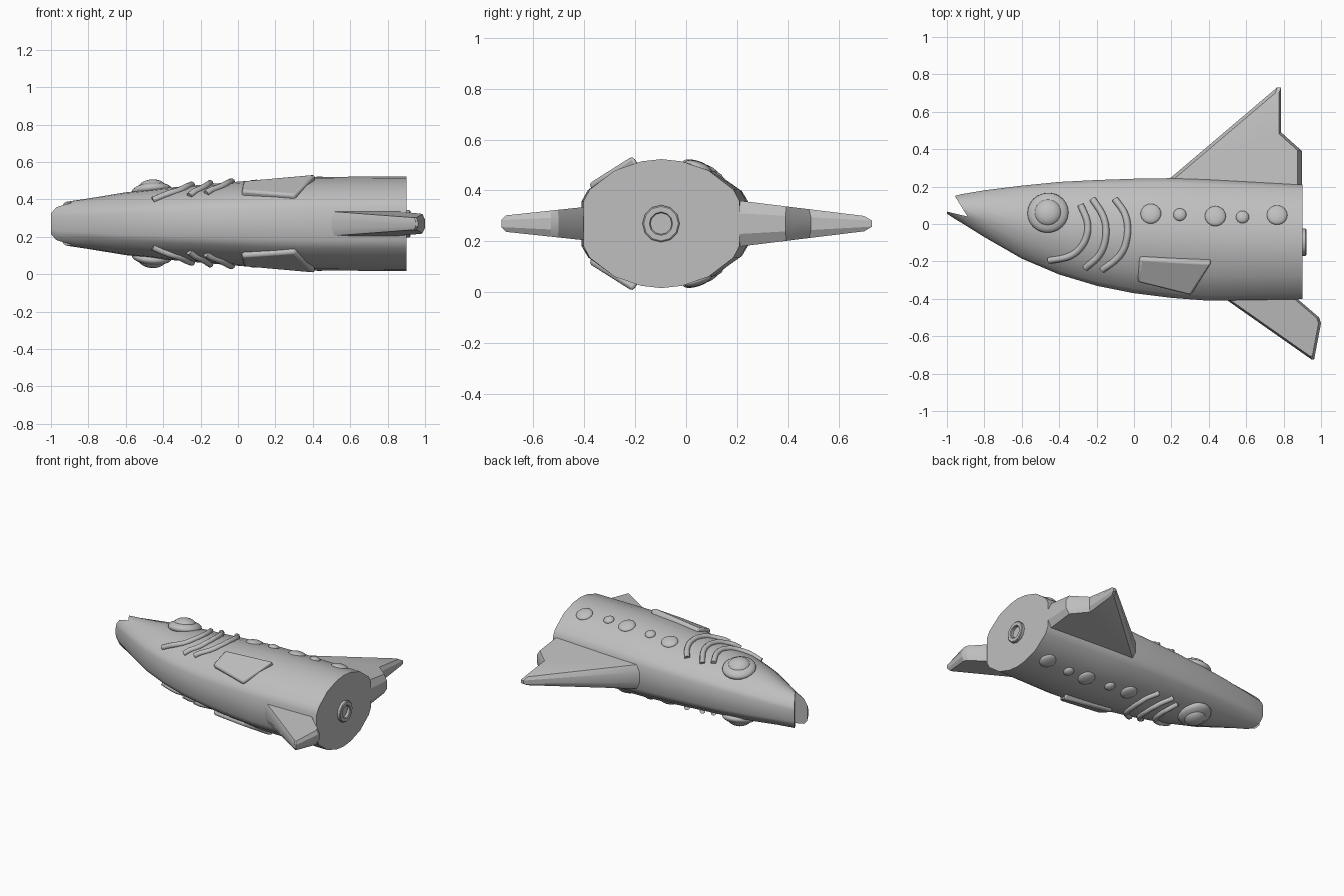
import bpy, bmesh
from math import cos, sin, pi, atan2
from mathutils import Matrix, Vector

if "Cube" in bpy.data.objects:
    bpy.data.objects.remove(bpy.data.objects["Cube"], do_unlink=True)

MID = 0.27  # height of the symmetry plane; parts are built around it
grey = bpy.data.materials.new("plain_grey")
grey.use_nodes = True
COLOUR = (0.52, 0.52, 0.52, 1)
grey.diffuse_color = COLOUR
grey.node_tree.nodes["Principled BSDF"].inputs["Base Color"].default_value = COLOUR

# Body stations: x, low y, high y, half height
STATIONS = [(-1.0, 0.055, 0.14, 0.08), (-0.97, 0.035, 0.147, 0.105),
            (-0.92, 0.005, 0.16, 0.117), (-0.8, -0.07, 0.18, 0.135),
            (-0.6, -0.185, 0.205, 0.168), (-0.4, -0.27, 0.225, 0.19),
            (-0.2, -0.33, 0.235, 0.208), (0, -0.37, 0.242, 0.225),
            (0.2, -0.395, 0.245, 0.24), (0.4, -0.41, 0.237, 0.25),
            (0.9, -0.402, 0.21, 0.253)]
# Quarter of the unit cross-section, from the crown to the flattened edge
QUARTER = [(0, 1), (0.26, 0.965), (0.6, 0.825), (0.92, 0.53), (1, 0.35)]


def activate(obj):
    bpy.ops.object.select_all(action='DESELECT')
    obj.select_set(True)
    bpy.context.view_layer.objects.active = obj


def finish(name, bm, mirror=False, angle=35, bevel=0):
    bmesh.ops.recalc_face_normals(bm, faces=bm.faces)
    mesh = bpy.data.meshes.new(name)
    bm.to_mesh(mesh)
    bm.free()
    mesh.materials.append(grey)
    obj = bpy.data.objects.new(name, mesh)
    obj.location.z = MID
    bpy.context.collection.objects.link(obj)
    if bevel:
        mod = obj.modifiers.new("soft_edges", 'BEVEL')
        mod.width, mod.segments = bevel, 2
    if mirror:
        mod = obj.modifiers.new("both_sides", 'MIRROR')
        mod.use_axis = (False, False, True)
        mod.use_mirror_merge = False
    activate(obj)
    bpy.ops.object.shade_smooth_by_angle(angle=angle * pi / 180)
    return obj


def loft(bm, rings, capped=True):
    """Join rings of points with quads and cap the ends."""
    loops = [[bm.verts.new(p) for p in ring] for ring in rings]
    for a, b in zip(loops, loops[1:]):
        for i in range(len(a)):
            j = (i + 1) % len(a)
            bm.faces.new((a[i], a[j], b[j], b[i]))
    if capped:
        bm.faces.new(loops[0])
        bm.faces.new(loops[-1])


def mix(a, b, t):
    return [p + (q - p) * t for p, q in zip(a, b)]


def surface(x, y):
    """Height of the body surface above the symmetry plane."""
    for a, b in zip(STATIONS, STATIONS[1:]):
        if x <= b[0]:
            _, low, high, half = mix(a, b, (x - a[0]) / (b[0] - a[0]))
            break
    u = min(abs(y - (low + high) / 2) / ((high - low) / 2), 0.999)
    for a, b in zip(QUARTER, QUARTER[1:]):
        if u <= b[0]:
            return half * mix(a, b, (u - a[0]) / (b[0] - a[0]))[1]


# Body, with a wedge cut out for the mouth
upper = QUARTER[::-1] + [(-u, w) for u, w in QUARTER[1:]]
section = upper + [(u, -w) for u, w in reversed(upper)]
bm = bmesh.new()
loft(bm, [[(x, (lo + hi) / 2 + u * (hi - lo) / 2, w * half) for u, w in section]
          for x, lo, hi, half in STATIONS])
body = finish("body", bm)

bm = bmesh.new()
wedge = [(-0.89, 0.04), (-1.02, 0.25), (-1.1, 0.25), (-1.1, 0.08), (-1.0, 0.066)]
loft(bm, [[(x, y, z) for x, y in wedge] for z in (-0.3, 0.3)])
cutter = finish("mouth_cutter", bm)
cutter.hide_render = True
cut = body.modifiers.new("mouth", 'BOOLEAN')
cut.operation, cut.object, cut.solver = 'DIFFERENCE', cutter, 'EXACT'
activate(body)
bpy.ops.object.modifier_apply(modifier="mouth")
bpy.data.objects.remove(cutter, do_unlink=True)
activate(body)
bpy.ops.object.shade_smooth_by_angle(angle=35 * pi / 180)


# Large fins: tapering slabs with chamfered rims
def fin(name, outline, root, tip):
    cx = sum(p[0] for p in outline) / len(outline)
    cy = sum(p[1] for p in outline) / len(outline)

    def ring(scale, share):
        points = []
        for x, y in outline:
            px, py = cx + (x - cx) * scale, cy + (y - cy) * scale
            t = (abs(py) - root[0]) / (tip[0] - root[0])
            points.append((px, py, share * (root[1] + (tip[1] - root[1]) * t)))
        return points
    bm = bmesh.new()
    loft(bm, [ring(0.9, 1), ring(1, 0.45), ring(1, -0.45), ring(0.9, -1)])
    finish(name, bm, angle=25)


fin("back_fin", [(0.14, 0.2), (0.19, 0.242), (0.765, 0.73), (0.787, 0.73),
                 (0.787, 0.49), (0.82, 0.46), (0.898, 0.39), (0.898, 0.15)],
    (0.21, 0.09), (0.7, 0.03))
fin("belly_fin", [(0.43, -0.36), (0.95, -0.725), (0.963, -0.725),
                  (1.0, -0.53), (0.99, -0.5), (0.85, -0.38)],
    (0.41, 0.064), (0.7, 0.033))

# Small side fins lying against the flanks
bm = bmesh.new()
corners = [(0.03, -0.185, 0.232), (0.415, -0.21, 0.267),
           (0.305, -0.385, 0.155), (0.02, -0.315, 0.178)]
inward = Vector((0, 0.03, -0.05))
loft(bm, [corners, [Vector(c) + inward for c in corners]])
finish("side_fins", bm, mirror=True, angle=40, bevel=0.014)


# Domes resting on the body: eyes and spots
def dome(name, x, y, radius, height, lift=0.0):
    step = 0.05
    slope_x = (surface(x + step, y) - surface(x - step, y)) / (2 * step)
    slope_y = (surface(x, y + step) - surface(x, y - step)) / (2 * step)
    place = (Matrix.Translation((x, y, surface(x, y) + lift))
             @ Matrix.Rotation(-atan2(slope_x, 1), 4, 'Y')
             @ Matrix.Rotation(atan2(slope_y, 1), 4, 'X')
             @ Matrix.Diagonal((radius, radius, height, 1)))
    bm = bmesh.new()
    bmesh.ops.create_uvsphere(bm, u_segments=24, v_segments=12, radius=1, matrix=place)
    finish(name, bm, mirror=True, angle=60)


dome("eye_rims", -0.46, 0.06, 0.11, 0.042)
dome("eyeballs", -0.46, 0.06, 0.075, 0.045, 0.017)
for i, (x, y, r) in enumerate([(0.09, 0.055, 0.055), (0.245, 0.05, 0.035),
                               (0.435, 0.042, 0.056), (0.58, 0.037, 0.035),
                               (0.765, 0.048, 0.055)]):
    dome(f"spots_{i + 1}", x, y, r, 0.02)

# Gill ridges: round bars following the flanks
GILLS = [[(-0.285, 0.1), (-0.24, 0.0), (-0.26, -0.1), (-0.33, -0.175), (-0.455, -0.195)],
         [(-0.22, 0.13), (-0.158, 0.04), (-0.145, -0.06), (-0.175, -0.165), (-0.26, -0.235)],
         [(-0.1, 0.13), (-0.04, 0.05), (-0.03, -0.06), (-0.065, -0.17), (-0.17, -0.245)]]
SIDES = 10
for g, path in enumerate(GILLS):
    # smooth the path by corner cutting, then drape it on the body
    for _ in range(3):
        fine = [path[0]]
        for a, b in zip(path, path[1:]):
            fine += [mix(a, b, 0.25), mix(a, b, 0.75)]
        path = fine + [path[-1]]
    spine = [Vector((x, y, surface(x, y) + 0.004)) for x, y in path]
    rings = []
    for i, p in enumerate(spine):
        along = (spine[min(i + 1, len(spine) - 1)] - spine[max(i - 1, 0)]).normalized()
        side = along.cross(Vector((0, 0, 1))).normalized()
        up = side.cross(along)
        rings.append([p + 0.018 * (side * cos(2 * pi * k / SIDES) + up * sin(2 * pi * k / SIDES))
                      for k in range(SIDES)])
    bm = bmesh.new()
    loft(bm, rings)
    finish(f"gill_ridges_{g + 1}", bm, mirror=True, angle=50)

# Ring on the flat rear end
bm = bmesh.new()
profile = [(0.89, 0.073), (0.917, 0.073), (0.921, 0.068), (0.921, 0.046),
           (0.917, 0.042), (0.89, 0.042)]
loft(bm, [[(x, -0.098 + r * cos(k * pi / 6), r * sin(k * pi / 6)) for k in range(12)]
          for x, r in profile + profile[:1]], capped=False)
bmesh.ops.remove_doubles(bm, verts=bm.verts, dist=0.0001)
finish("rear_ring", bm)
